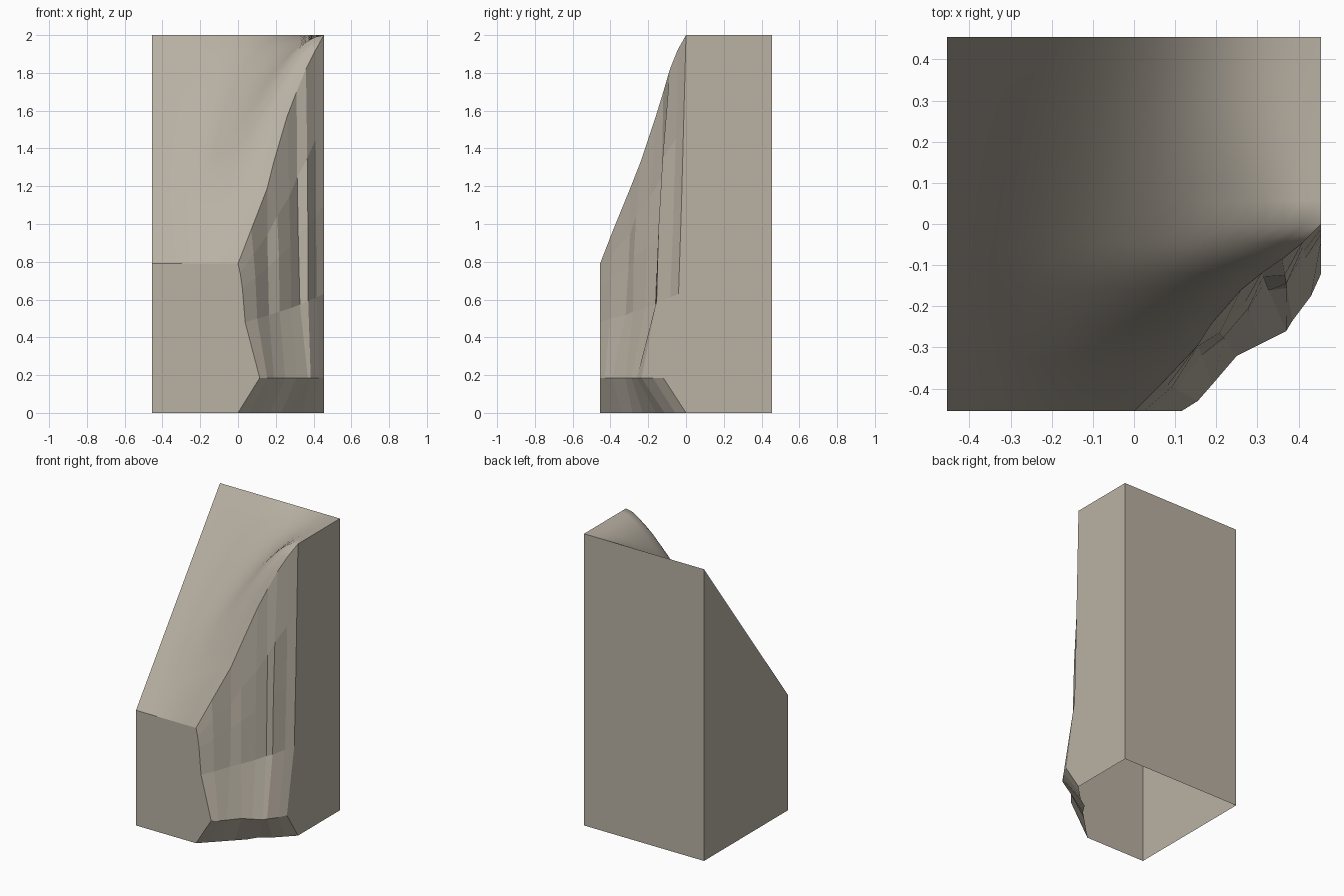
import bpy
import bmesh
from mathutils import Vector

cube = bpy.data.objects.get("Cube")
if cube:
    bpy.data.objects.remove(cube, do_unlink=True)

HALF, TOP, LOW, LIP = 0.455, 2.0, 0.79, 0.185

stone = bpy.data.materials.new("warm_grey_stone")
stone.use_nodes = True
colour = (0.485, 0.44, 0.37, 1)
stone.diffuse_color = colour
stone.node_tree.nodes["Principled BSDF"].inputs["Base Color"].default_value = colour

# Upper cliff edge, jutting lip outline and foot outline, front corner to side corner
rim = [Vector(p) for p in (
    (0, -HALF, LOW), (0.07, -0.385, 0.97), (0.155, -0.295, 1.19),
    (0.19, -0.24, 1.33), (0.26, -0.16, 1.57), (0.31, -0.12, 1.7),
    (0.36, -0.085, 1.82), (0.41, -0.045, 1.92), (HALF, 0, TOP))]
lip = [Vector((x, y, LIP)) for x, y in (
    (0.115, -HALF), (0.155, -0.43), (0.19, -0.39), (0.25, -0.32),
    (0.31, -0.29), (0.37, -0.26), (0.385, -0.235), (0.43, -0.175), (HALF, -0.12))]
last = len(rim) - 1
foot = [Vector((HALF * i / last, HALF * (i / last - 1), 0)) for i in range(last + 1)]
foot[5] += Vector((-0.012, 0.012, 0))


def make_object(name, bm, smooth=False):
    bmesh.ops.remove_doubles(bm, verts=bm.verts, dist=1e-5)
    mesh = bpy.data.meshes.new(name)
    bm.to_mesh(mesh)
    bm.free()
    mesh.materials.append(stone)
    for face in mesh.polygons:
        face.use_smooth = smooth
    obj = bpy.data.objects.new(name, mesh)
    bpy.context.collection.objects.link(obj)
    return obj


def grid_object(name, rows, smooth=False):
    """Skin a list of point rows, each row running to the right of the last."""
    bm = bmesh.new()
    grid = [[bm.verts.new(p) for p in row] for row in rows]
    for a, b in zip(grid, grid[1:]):
        for i in range(len(a) - 1):
            bm.faces.new((a[i], a[i + 1], b[i + 1], b[i]))
    return make_object(name, bm, smooth)


def panel(name, points):
    bm = bmesh.new()
    bm.faces.new([bm.verts.new(p) for p in points])
    return make_object(name, bm)


# Rugged cliff face: rows between lip and rim, pushed in and out per column
bulge = (0, 0.06, -0.1, 0.25, 0.15, -0.05, 0.2, -0.04, 0)


def cliff_row(z_front, z_side, out, wobble):
    row = []
    for i, (top, base) in enumerate(zip(rim, lip)):
        p = top.lerp(base, out + bulge[i] * wobble)
        p.z = z_front + (z_side - z_front) * i / last
        row.append(p)
    return row


rows = [foot, lip,
        cliff_row(0.48, 0.63, 0.33, 0.7),
        cliff_row(0.66, 1.1, 0.2, 1),
        cliff_row(0.74, 1.55, 0.1, 0.8),
        rim]
cliff = grid_object("cliff_face", rows)

# Sloping top that sweeps up from the low left side to the tall right side
edge = rim + [Vector((HALF, HALF * k / 8, TOP)) for k in range(1, 9)]
steps = 20
top_rows = []
for end in edge:
    slope_z = LOW + (TOP - LOW) * (end.y + HALF) / (2 * HALF)
    row = []
    for k in range(steps + 1):
        t = k / steps
        u = t ** 1.5
        blend = u * u * (3 - 2 * u)
        row.append((-HALF + (end.x + HALF) * t, end.y, slope_z + (end.z - slope_z) * blend))
    top_rows.append(row)
grid_object("sloping_top", top_rows, smooth=True)

# Flat outer walls; the underside is open
panel("front_wall", [(-HALF, -HALF, 0)] + [r[0] for r in rows] + [(-HALF, -HALF, LOW)])
panel("side_wall_tall", [(HALF, HALF, TOP)] + [r[-1] for r in reversed(rows)] + [(HALF, HALF, 0)])
panel("back_wall", [(HALF, HALF, 0), (-HALF, HALF, 0), (-HALF, HALF, TOP), (HALF, HALF, TOP)])
panel("side_wall_sloped", [(-HALF, HALF, 0), (-HALF, -HALF, 0), (-HALF, -HALF, LOW), (-HALF, HALF, TOP)])
